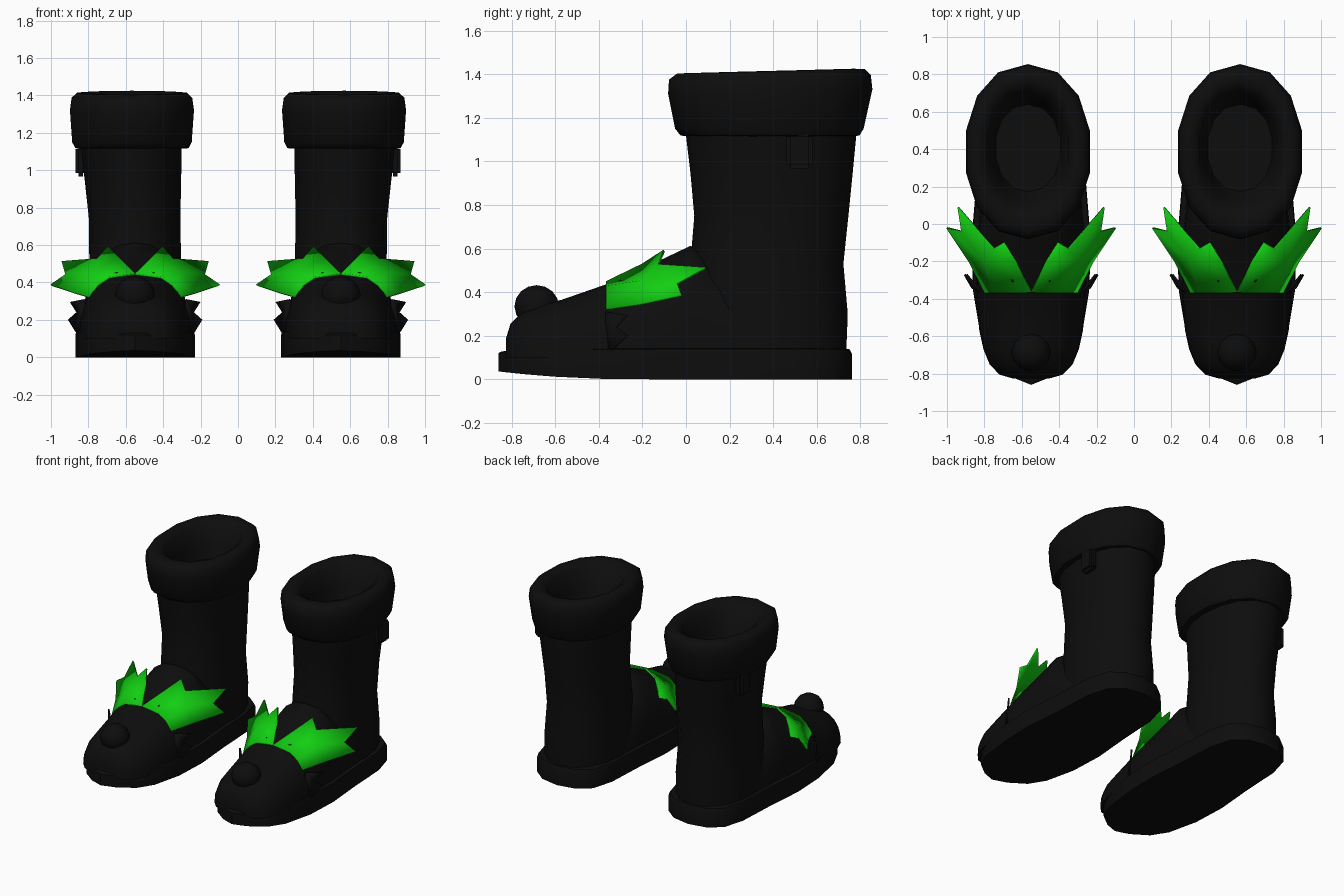
import bpy, bmesh, math
from mathutils import Matrix

scene_cube = bpy.data.objects.get("Cube")
if scene_cube:
    bpy.data.objects.remove(scene_cube, do_unlink=True)

CX = 0.55  # distance of each boot's centre line from the middle


def material(name, rgb):
    m = bpy.data.materials.new(name)
    m.use_nodes = True
    m.diffuse_color = (*rgb, 1)
    m.node_tree.nodes["Principled BSDF"].inputs["Base Color"].default_value = (*rgb, 1)
    return m


BLACK = material("black", (0.004, 0.004, 0.004))
GREEN = material("bright_green", (0.006, 0.62, 0.006))


def finish(name, bm, mat, side, smooth=40, thickness=0):
    """Mirror to the given side and turn the mesh into a shaded object."""
    bm.transform(Matrix.Diagonal((side, 1, 1, 1)))
    bmesh.ops.recalc_face_normals(bm, faces=bm.faces)
    mesh = bpy.data.meshes.new(name)
    bm.to_mesh(mesh)
    bm.free()
    mesh.materials.append(mat)
    ob = bpy.data.objects.new(("left_" if side > 0 else "right_") + name, mesh)
    bpy.context.collection.objects.link(ob)
    if thickness:
        mod = ob.modifiers.new("thickness", "SOLIDIFY")
        mod.thickness = thickness
        mod.offset = 0
    bpy.ops.object.select_all(action="DESELECT")
    ob.select_set(True)
    bpy.context.view_layer.objects.active = ob
    bpy.ops.object.shade_smooth_by_angle(angle=math.radians(smooth))
    return ob


def loft(rings):
    """Skin closed rings of points and cap both ends."""
    bm = bmesh.new()
    rows = [[bm.verts.new(p) for p in ring] for ring in rings]
    n = len(rows[0])
    for a, b in zip(rows, rows[1:]):
        for i in range(n):
            j = (i + 1) % n
            bm.faces.new((a[i], a[j], b[j], b[i]))
    bm.faces.new(rows[0])
    bm.faces.new(rows[-1])
    return bm


def power(v, e):
    return math.copysign(abs(v) ** e, v)


def oval(z, front, back, half, cx, n=16, tilt=0.0):
    """Rounded horizontal ring; tilt raises its back edge."""
    yc, hy = (front + back) / 2, (back - front) / 2
    pts = []
    for i in range(n):
        t = 2 * math.pi * i / n
        c = math.cos(t)
        pts.append((cx + half * power(math.sin(t), 0.9), yc + hy * power(c, 0.95), z + tilt * c))
    return pts


def arch(y, half, top, n=12, floor=0.1):
    """Rounded cross-section of the foot, open side down."""
    pts = []
    for i in range(n + 1):
        t = math.pi * i / n
        pts.append((CX + half * power(math.cos(t), 0.8), y,
                    floor + (top - floor) * math.sin(t) ** 0.85))
    return pts


def sheet(points, faces):
    bm = bmesh.new()
    vs = [bm.verts.new((CX + x, y, z)) for x, y, z in points]
    for f in faces:
        bm.faces.new([vs[i] for i in f])
    return bm


# Half widths of the sole from toe to heel
SOLE = [(-0.82, 0.1), (-0.73, 0.21), (-0.6, 0.27), (-0.36, 0.31), (-0.1, 0.32),
        (0.2, 0.295), (0.5, 0.28), (0.66, 0.235), (0.735, 0.14)]


def sole_ring(z, scale, lift):
    outline = ([(-0.86, 0)] + SOLE + [(0.762, 0)]
               + [(y, -w) for y, w in reversed(SOLE)])
    return [(CX + w * scale, -0.05 + (y + 0.05) * scale,
             z + lift * max(0, (-0.25 - y) / 0.6) ** 2) for y, w in outline]


# Height, front, back, half width, centre
SHAFT = [(0.12, -0.02, 0.735, 0.265, 0.55), (0.3, -0.01, 0.742, 0.26, 0.55),
         (0.53, 0.02, 0.722, 0.245, 0.55), (0.75, 0.038, 0.745, 0.245, 0.553),
         (0.95, 0.02, 0.765, 0.258, 0.562), (1.16, -0.005, 0.785, 0.272, 0.572)]

# Rolled cuff from its lower edge, over the rim, down into the opening
CUFF = [(1.115, 0.02, 0.76, 0.27), (1.118, -0.025, 0.795, 0.31), (1.15, -0.05, 0.815, 0.327),
        (1.32, -0.082, 0.855, 0.339), (1.385, -0.078, 0.848, 0.33), (1.413, -0.04, 0.82, 0.3),
        (1.415, 0.02, 0.77, 0.26), (1.385, 0.07, 0.72, 0.22), (1.25, 0.13, 0.67, 0.19),
        (1.1, 0.2, 0.62, 0.165)]

FOOT = [(-0.825, 0.1, 0.19), (-0.805, 0.17, 0.255), (-0.75, 0.222, 0.31), (-0.67, 0.255, 0.345),
        (-0.57, 0.277, 0.365), (-0.36, 0.298, 0.438), (-0.1, 0.29, 0.555),
        (0.02, 0.28, 0.612), (0.06, 0.275, 0.6), (0.3, 0.262, 0.4), (0.6, 0.2, 0.3)]

LEAF = [(0, -0.365, 0.445), (0.14, -0.365, 0.425), (0.2, -0.365, 0.385), (0.245, -0.365, 0.32),
        (0.08, -0.2, 0.525), (0.25, -0.2, 0.45), (0.33, -0.2, 0.345),
        (0.145, -0.1, 0.59), (0.2, -0.13, 0.525), (0.39, 0.09, 0.51),
        (0.37, -0.04, 0.44), (0.45, -0.02, 0.385)]
LEAF_FACES = [(0, 1, 5, 4), (1, 2, 5), (2, 3, 6, 5), (4, 5, 8, 7), (5, 10, 9, 8), (5, 6, 11, 10)]

FIN = [(0.27, -0.365, 0.31), (0.345, -0.27, 0.295), (0.31, -0.32, 0.24),
       (0.355, -0.27, 0.2), (0.315, -0.34, 0.135), (0.27, -0.365, 0.13)]

for side in (1, -1):
    # Flat sole with a slightly raised toe
    finish("sole", loft([sole_ring(0, 1, 0.035), sole_ring(0.115, 1, 0.005),
                         sole_ring(0.138, 0.985, -0.01), sole_ring(0.142, 0.94, -0.01)]),
           BLACK, side)
    # Foot and leg
    finish("foot", loft([arch(*s) for s in FOOT]), BLACK, side)
    finish("shaft", loft([oval(*s) for s in SHAFT]), BLACK, side)
    finish("cuff", loft([oval(z, f, b, h, 0.567, 14, 0.01 if z > 1.3 else 0)
                         for z, f, b, h in CUFF]), BLACK, side, 50)

    # Round stub on the toe
    bm = bmesh.new()
    bmesh.ops.create_uvsphere(bm, u_segments=12, v_segments=8, radius=1)
    for v in bm.verts:
        v.co = (CX + 0.105 * v.co.x, -0.685 + 0.102 * v.co.y, 0.335 + 0.097 * v.co.z)
    finish("toe_stub", bm, BLACK, side, 60)

    # Pull tab on the outer side under the cuff
    bm = bmesh.new()
    bmesh.ops.create_cube(bm, size=1)
    for v in bm.verts:
        v.co = (0.84 + 0.06 * v.co.x, 0.52 + 0.12 * v.co.y, 1.05 + 0.165 * v.co.z)
    bmesh.ops.bevel(bm, geom=bm.edges[:], offset=0.018, segments=2, affect="EDGES")
    finish("pull_tab", bm, BLACK, side)

    # Spiky leaves and small fins on both flanks of the foot
    for flank, label in ((1, "outer"), (-1, "inner")):
        leaf = [(x * flank, y, z) for x, y, z in LEAF]
        finish(label + "_leaf", sheet(leaf, LEAF_FACES), GREEN, side, 60, 0.012)
        fin = [(x * flank, y, z) for x, y, z in FIN]
        finish(label + "_fin", sheet(fin, [range(len(fin))]), BLACK, side, 30, 0.012)
